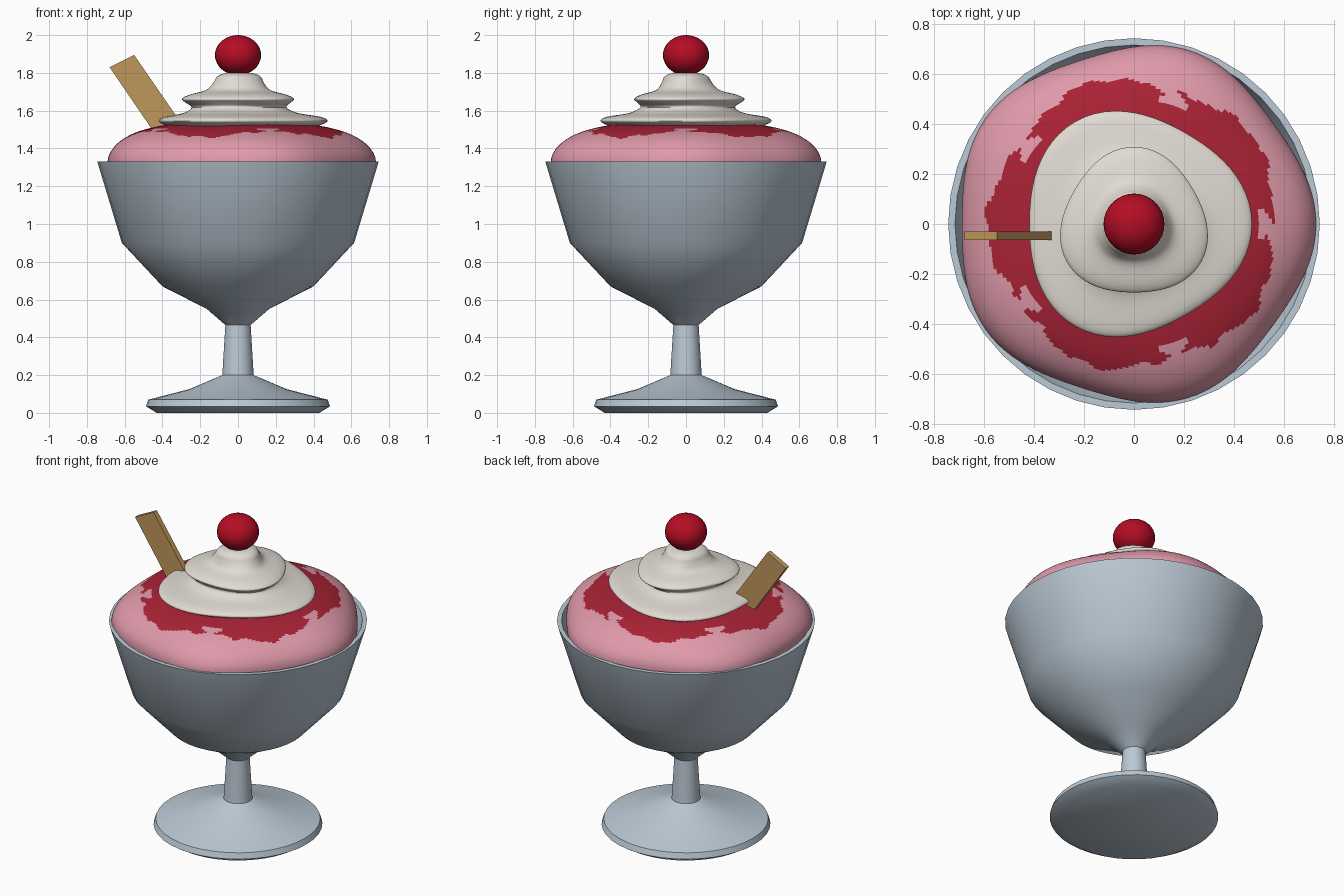
import bpy, bmesh, math
from math import sin, cos, pi, tau

if "Cube" in bpy.data.objects:
    bpy.data.objects.remove(bpy.data.objects["Cube"])


def material(name, rgb):
    m = bpy.data.materials.new(name)
    m.diffuse_color = (*rgb, 1)
    m.use_nodes = True
    m.node_tree.nodes["Principled BSDF"].inputs["Base Color"].default_value = m.diffuse_color
    return m


GLASS = material("pale blue glass", (0.50, 0.59, 0.67))
PINK = material("strawberry pink", (0.74, 0.32, 0.40))
SAUCE = material("berry sauce red", (0.40, 0.016, 0.035))
CREAM = material("whipped cream white", (0.75, 0.71, 0.65))
CHERRY = material("cherry red", (0.46, 0.004, 0.018))
WAFER = material("wafer tan", (0.53, 0.31, 0.105))


def finish(name, bm, mats, angle=None):
    bmesh.ops.recalc_face_normals(bm, faces=bm.faces)
    me = bpy.data.meshes.new(name)
    bm.to_mesh(me)
    bm.free()
    ob = bpy.data.objects.new(name, me)
    bpy.context.collection.objects.link(ob)
    for m in mats:
        me.materials.append(m)
    if angle:
        bpy.ops.object.select_all(action='DESELECT')
        ob.select_set(True)
        bpy.context.view_layer.objects.active = ob
        bpy.ops.object.shade_smooth_by_angle(angle=math.radians(angle))
    return ob


def spline(pts, n):
    """Catmull-Rom curve through tuples of any length."""
    p = [pts[0]] + pts + [pts[-1]]
    out = []
    for i in range(1, len(p) - 2):
        for k in range(n):
            t = k / n
            out.append(tuple(
                0.5 * (2 * b + (c - a) * t + (2 * a - 5 * b + 4 * c - d) * t * t
                       + (3 * b - a - 3 * c + d) * t ** 3)
                for a, b, c, d in zip(*p[i - 1:i + 3])))
    return out + [pts[-1]]


def lathe(profile, segs, wobble=lambda a, p: 1.0):
    """Closed solid of revolution; wobble scales the radius by angle."""
    bm = bmesh.new()
    rings = []
    for p in profile:
        ring = []
        for i in range(segs):
            a = tau * i / segs
            r = p[0] * wobble(a, p)
            ring.append(bm.verts.new((r * cos(a), r * sin(a), p[1])))
        rings.append(ring)
    for lo, hi in zip(rings, rings[1:]):
        for i in range(segs):
            j = (i + 1) % segs
            bm.faces.new((lo[i], lo[j], hi[j], hi[i]))
    bm.faces.new(rings[0][::-1])
    bm.faces.new(rings[-1])
    return bm


# Footed glass: foot, stem, bowl, rim and inner wall
glass = [(0.43, 0), (0.487, 0.035), (0.475, 0.07), (0.26, 0.125), (0.083, 0.2),
         (0.067, 0.465), (0.165, 0.55), (0.40, 0.67), (0.615, 0.9),
         (0.745, 1.33), (0.718, 1.33), (0.59, 0.92), (0.38, 0.71), (0.05, 0.6)]
finish("glass_cup", lathe(glass, 40), [GLASS], 32)

# Ice cream dome with five soft lobes, sauce coloured over its top
dome = spline([(0.66, 1.15), (0.70, 1.27), (0.71, 1.33), (0.692, 1.385), (0.64, 1.44),
               (0.55, 1.487), (0.42, 1.52), (0.3, 1.53), (0.02, 1.535)], 10)
bm = lathe(dome, 160, lambda a, p: 1 + 0.028 * cos(5 * a))


def is_sauce(c):
    r, a = math.hypot(c.x, c.y), math.atan2(c.y, c.x)
    edge = 0.573 - 0.02 * cos(5 * a) + 0.008 * sin(17 * a) + 0.006 * sin(31 * a + 1)
    d = (a + pi / 5) % (tau / 5) - pi / 5
    x, y = r * cos(d), abs(r * sin(d))
    gap = x > 0.5 and x < 0.555 and y < 0.08 * (0.555 - x) / 0.055
    return c.z > 1.4 and r < edge and not gap


for f in bm.faces:
    f.material_index = int(is_sauce(f.calc_center_median()))
finish("ice_cream_with_sauce", bm, [PINK, SAUCE], 40)

# Whipped cream: two three-lobed tiers (third value blends between them)
swirl = spline([(0.37, 1.515, 0), (0.41, 1.523, 0), (0.447, 1.545, 0), (0.415, 1.567, 0),
                (0.30, 1.588, 0.2), (0.25, 1.618, 0.6), (0.275, 1.643, 1),
                (0.292, 1.662, 1), (0.255, 1.684, 1), (0.17, 1.708, 1), (0.135, 1.745, 0.6),
                (0.115, 1.78, 0.3), (0.075, 1.798, 0), (0.01, 1.80, 0)], 4)
finish("whipped_cream",
       lathe(swirl, 72, lambda a, p: 1 + (1 - p[2]) * 0.06 * cos(3 * a)
             + p[2] * 0.06 * cos(3 * (a - pi / 2))), [CREAM], 50)

# Cherry on top
bm = bmesh.new()
bmesh.ops.create_uvsphere(bm, u_segments=32, v_segments=20, radius=0.122)
for v in bm.verts:
    v.co.z = v.co.z * 0.87 + 1.894
finish("cherry", bm, [CHERRY], 40)

# Slanted wafer stick
bm = bmesh.new()
outline = [(-0.68, 1.83), (-0.55, 1.895), (-0.27, 1.49), (-0.40, 1.42)]
face = bm.faces.new([bm.verts.new((x, -0.065, z)) for x, z in outline])
ext = bmesh.ops.extrude_face_region(bm, geom=[face])
bmesh.ops.translate(bm, vec=(0, 0.034, 0),
                    verts=[g for g in ext["geom"] if isinstance(g, bmesh.types.BMVert)])
finish("wafer", bm, [WAFER])
